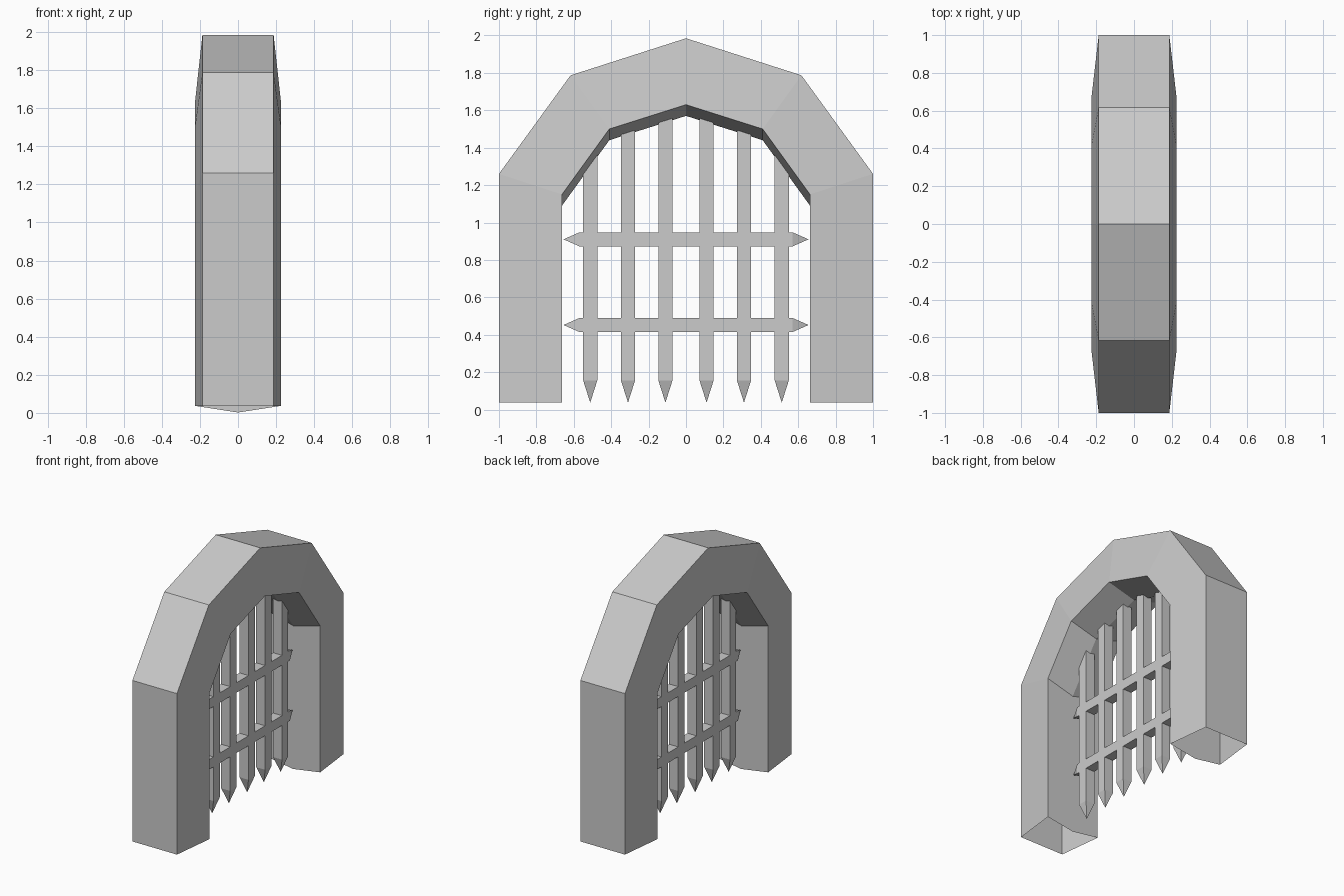
import bpy, bmesh
from mathutils import Vector

if "Cube" in bpy.data.objects:
    bpy.data.objects.remove(bpy.data.objects["Cube"])


def make_object(name, bm):
    bmesh.ops.recalc_face_normals(bm, faces=bm.faces)
    me = bpy.data.meshes.new(name)
    bm.to_mesh(me)
    bm.free()
    ob = bpy.data.objects.new(name, me)
    bpy.context.collection.objects.link(ob)
    return ob


# Stone arch: (outer y, outer z, inner y, inner rim z, inner centre z) from foot to crown
half = [(1.0, 0.037, 0.663, 0.037, 0.002),
        (1.0, 1.26, 0.663, 1.15, 1.09),
        (0.617, 1.787, 0.41, 1.50, 1.44),
        (0.0, 1.985, 0.0, 1.63, 1.57)]
stations = half + [(-a, b, -c, d, e) for a, b, c, d, e in reversed(half[:-1])]

bm = bmesh.new()
rings = []
for oy, oz, iy, rim, mid in stations:
    section = [(-0.187, oy, oz), (0.187, oy, oz), (0.226, iy, rim),
               (0, iy, mid), (-0.226, iy, rim)]
    rings.append([bm.verts.new(p) for p in section])
for a, b in zip(rings, rings[1:]):
    for i in range(5):
        j = (i + 1) % 5
        bm.faces.new((a[i], a[j], b[j], b[i]))
make_object("stone_arch", bm)   # the feet stay open underneath


# Square bar along an axis, with a pyramid point at chosen ends
def bar(name, start, end, point_start, point_end):
    start, end = Vector(start), Vector(end)
    d = (end - start).normalized()
    u = Vector((0.0375, 0, 0))
    v = d.cross(u)
    bm = bmesh.new()

    def ring(c):
        return [bm.verts.new(c + s * u + t * v)
                for s, t in ((-1, -1), (1, -1), (1, 1), (-1, 1))]

    a = ring(start + d * point_start)
    b = ring(end - d * point_end)
    for i in range(4):
        j = (i + 1) % 4
        bm.faces.new((a[i], a[j], b[j], b[i]))
    for r, tip, length in ((a, start, point_start), (b, end, point_end)):
        if length:
            t = bm.verts.new(tip)
            for i in range(4):
                bm.faces.new((r[i], r[(i + 1) % 4], t))
        else:
            bm.faces.new(r)
    make_object(name, bm)


# Upright gate bars, pointed at the foot and let into the arch
for y, top in ((0.11, 1.57), (0.31, 1.50), (0.512, 1.36)):
    for s in (-1, 1):
        bar("gate_upright", (0, s * y, 0.037), (0, s * y, top), 0.118, 0)

# Horizontal gate bars, pointed at both ends
for z in (0.452, 0.91):
    bar("gate_crossbar", (0, -0.655, z), (0, 0.655, z), 0.085, 0.085)
